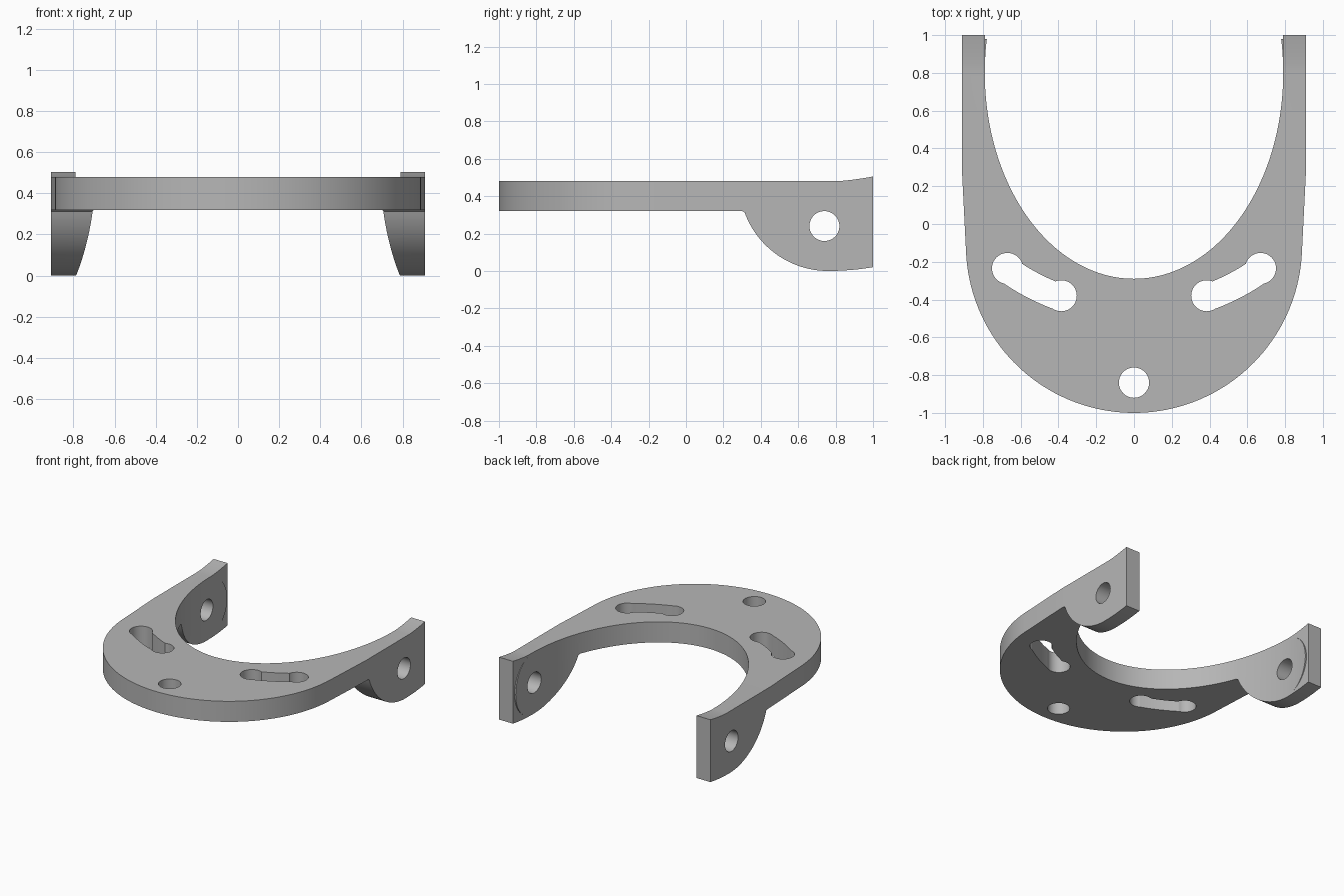
import bpy, bmesh
from math import sin, cos, pi, radians, atan2, hypot
from mathutils import Vector

if "Cube" in bpy.data.objects:
    bpy.data.objects.remove(bpy.data.objects["Cube"], do_unlink=True)

grey = bpy.data.materials.new("satin grey")
grey.use_nodes = True
grey.diffuse_color = (0.47, 0.47, 0.47, 1)
grey.node_tree.nodes["Principled BSDF"].inputs["Base Color"].default_value = (0.47, 0.47, 0.47, 1)


def arc(cx, cy, rx, ry, start, end, n):
    """Points on an elliptical arc, angles in degrees."""
    angles = [radians(start + (end - start) * i / n) for i in range(n + 1)]
    return [(cx + rx * cos(a), cy + ry * sin(a)) for a in angles]


def circle(cx, cy, r, n=48):
    return arc(cx, cy, r, r, 0, 360, n)[:-1]


def prism(name, outline, axis, lo, hi):
    """Extrude an outline: (x, y) along z, or (y, z) along x."""
    bm = bmesh.new()
    place = (lambda u, v: (u, v, lo)) if axis == "z" else (lambda u, v: (lo, u, v))
    face = bm.faces.new([bm.verts.new(place(u, v)) for u, v in outline])
    step = Vector((0, 0, hi - lo)) if axis == "z" else Vector((hi - lo, 0, 0))
    new = bmesh.ops.extrude_face_region(bm, geom=[face])["geom"]
    bmesh.ops.translate(bm, vec=step, verts=[g for g in new if isinstance(g, bmesh.types.BMVert)])
    bmesh.ops.recalc_face_normals(bm, faces=bm.faces)
    mesh = bpy.data.meshes.new(name)
    bm.to_mesh(mesh)
    bm.free()
    mesh.materials.append(grey)
    obj = bpy.data.objects.new(name, mesh)
    bpy.context.collection.objects.link(obj)
    return obj


def combine(target, operation, tool):
    """Apply a boolean and discard the tool."""
    mod = target.modifiers.new("boolean", "BOOLEAN")
    mod.operation, mod.solver, mod.object = operation, "EXACT", tool
    bpy.context.view_layer.objects.active = target
    bpy.ops.object.modifier_apply(modifier=mod.name)
    bpy.data.objects.remove(tool, do_unlink=True)


BOTTOM, TOP = 0.32, 0.48
SEAM = 0.3          # where the plate meets the side arms
BACK = 0.8          # centre line of the inner ellipse

# Rounded plate with slightly tapered sides
plate_outline = [(-0.91, SEAM), (-0.91, 0.27)] + arc(0, -0.11, 0.89, 0.89, 183, 357, 80)
plate_outline += [(0.91, 0.27), (0.91, SEAM)]
bracket = prism("mounting_bracket", plate_outline, "z", BOTTOM, TOP)

# Side arms: round underside, rear end flaring upward
arm_outline = [(SEAM, TOP), (SEAM, BOTTOM)] + arc(0.76, 0.475, 0.475, 0.475, 200, 270, 32)
arm_outline += [(0.76 + 0.24 * t / 6, 0.02 * (t / 6) ** 2) for t in range(1, 7)]
arm_outline += [(BACK + 0.2 * t / 8, TOP + 0.025 * (t / 8) ** 1.5) for t in range(8, -1, -1)]
for side in (-1, 1):
    arm = prism("arm", arm_outline, "x", side * 0.55, side * 0.91)
    combine(bracket, "UNION", arm)

# Elliptical inner opening, straight at the rear
opening = arc(0, BACK, 0.79, 1.09, 180, 360, 96) + [(0.79, 1.2), (-0.79, 1.2)]
combine(bracket, "DIFFERENCE", prism("opening", opening, "z", -0.5, 1))

# Thin raised pads that follow the ellipse behind the pivot holes
for side in (-1, 1):
    pad = prism("pad", arc(0.74, 0.24, 0.24, 0.24, -75.5, 75.5, 40), "x", side * 0.7, side * 0.85)
    ellipse = arc(0, BACK, 0.79, 1.09, 0, 360, 192)[:-1]
    combine(pad, "DIFFERENCE", prism("ellipse", ellipse, "z", -0.5, 1))
    combine(bracket, "UNION", pad)

# Pivot holes through both arms
for side in (-1, 1):
    combine(bracket, "DIFFERENCE", prism("pivot_hole", circle(0.74, 0.24, 0.08), "x", side * 0.6, side))

# Front bolt hole
combine(bracket, "DIFFERENCE", prism("bolt_hole", circle(0, -0.84, 0.08), "z", 0, 1))

# Curved slots with round ends
pivot_y = 0.7
ends = [(0.385, -0.38), (0.67, -0.235)]
radius = hypot(ends[0][0], ends[0][1] - pivot_y)
a0, a1 = [atan2(y - pivot_y, x) * 180 / pi for x, y in ends]
for side in (-1, 1):
    inner, outer = radius - 0.06, radius + 0.08
    band = arc(0, pivot_y, outer, outer, a0, a1, 16) + arc(0, pivot_y, inner, inner, a1, a0, 16)
    slot = prism("slot", [(side * x, y) for x, y in band], "z", 0, 1)
    for x, y in ends:
        combine(slot, "UNION", prism("slot_end", circle(side * x, y, 0.082), "z", -0.1, 1.1))
    combine(bracket, "DIFFERENCE", slot)

# Smooth curved walls, crisp edges
bpy.ops.object.select_all(action="DESELECT")
bracket.select_set(True)
bpy.context.view_layer.objects.active = bracket
bpy.ops.object.shade_smooth_by_angle(angle=radians(25))
